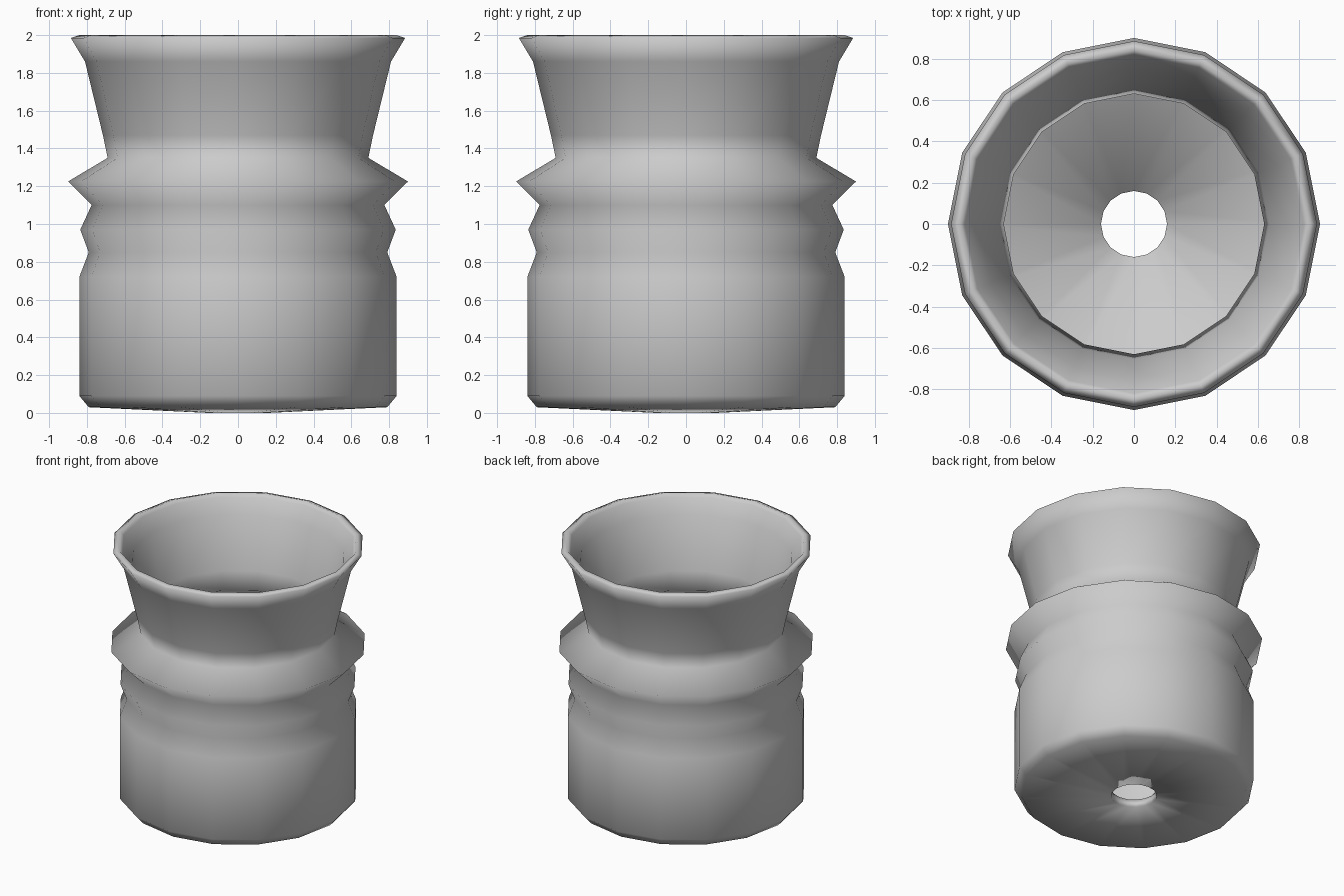
import bpy
import bmesh
import math

SIDES = 16

cube = bpy.data.objects.get("Cube")
if cube:
    bpy.data.objects.remove(cube, do_unlink=True)

# One plain grey material
grey = bpy.data.materials.new("plain grey")
grey.use_nodes = True
colour = (0.6, 0.6, 0.6, 1)
grey.diffuse_color = colour
grey.node_tree.nodes["Principled BSDF"].inputs["Base Color"].default_value = colour


def lathe(name, profile, sides):
    """Spin a closed (radius, height) profile around z."""
    bm = bmesh.new()
    rings = []
    for r, z in profile:
        rings.append([bm.verts.new((r * math.cos(math.tau * i / sides),
                                    r * math.sin(math.tau * i / sides), z))
                      for i in range(sides)])
    for k, low in enumerate(rings):
        high = rings[(k + 1) % len(rings)]
        for i in range(sides):
            j = (i + 1) % sides
            bm.faces.new((low[i], low[j], high[j], high[i]))
    bmesh.ops.recalc_face_normals(bm, faces=bm.faces)
    mesh = bpy.data.meshes.new(name)
    bm.to_mesh(mesh)
    bm.free()
    mesh.shade_smooth()
    mesh.materials.append(grey)
    obj = bpy.data.objects.new(name, mesh)
    bpy.context.collection.objects.link(obj)
    return obj


# Outer wall: base with drain hole, ribs, sharp collar, flared mouth
outer = [(0.16, 0.0), (0.79, 0.03), (0.84, 0.09), (0.84, 0.72),
         (0.79, 0.85), (0.835, 0.97), (0.775, 1.10), (0.90, 1.225),
         (0.69, 1.35), (0.715, 1.47), (0.81, 1.86), (0.885, 1.985),
         (0.84, 2.0)]

# Inner wall, from the mouth back down to the floor
inner = [(0.82, 1.975), (0.75, 1.87), (0.655, 1.48), (0.63, 1.34),
         (0.80, 1.225), (0.715, 1.10), (0.775, 0.97), (0.73, 0.85),
         (0.78, 0.72), (0.78, 0.12), (0.75, 0.09), (0.16, 0.06)]

lathe("ribbed_pot", outer + inner, SIDES)
